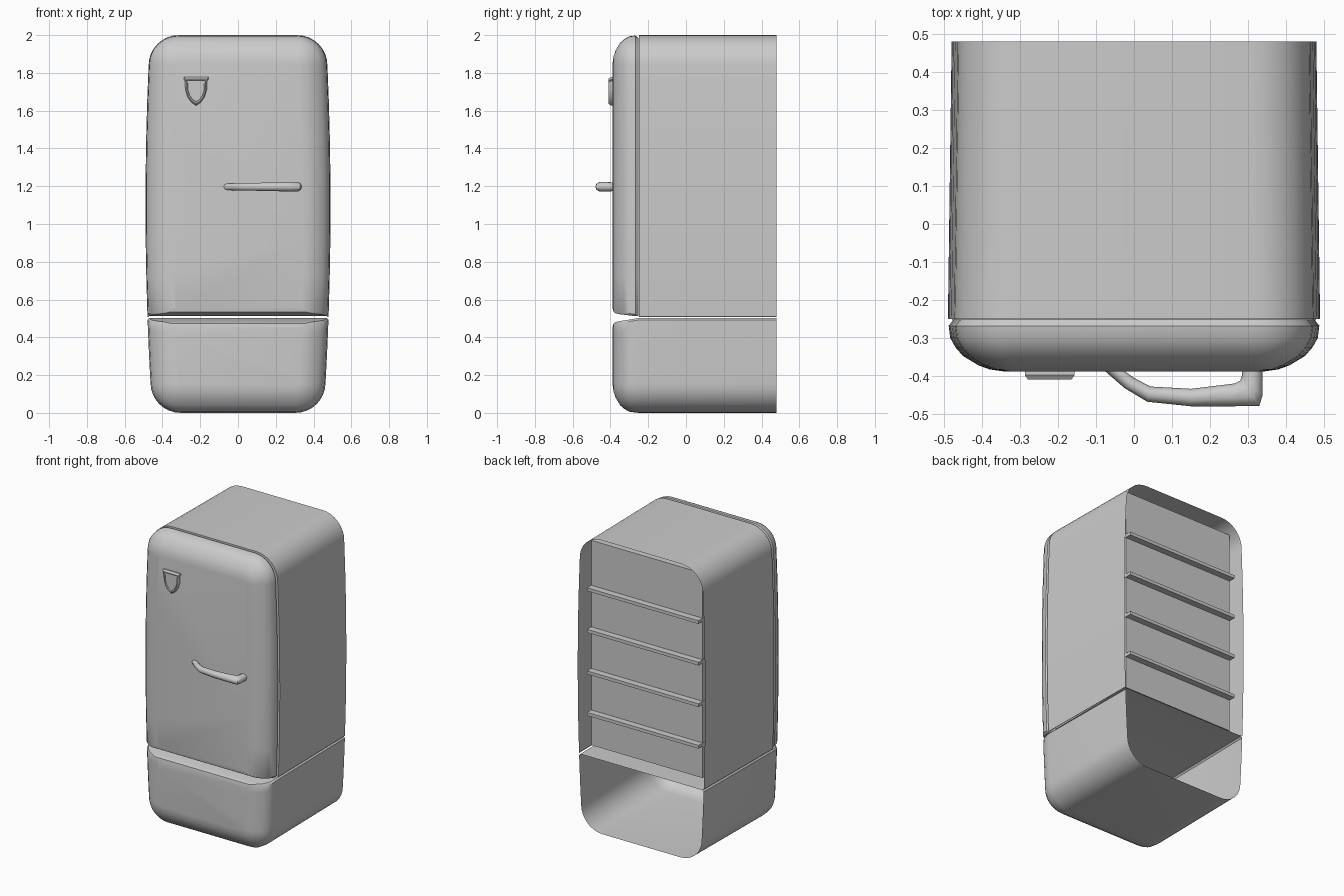
import bpy, bmesh, math

if "Cube" in bpy.data.objects:
    bpy.data.objects.remove(bpy.data.objects["Cube"])

RAD = 0.16          # big corner radius of the body


def finish(bm, name, angle=38):
    bmesh.ops.recalc_face_normals(bm, faces=bm.faces)
    me = bpy.data.meshes.new(name)
    bm.to_mesh(me)
    bm.free()
    ob = bpy.data.objects.new(name, me)
    bpy.context.collection.objects.link(ob)
    bpy.ops.object.select_all(action='DESELECT')
    ob.select_set(True)
    bpy.context.view_layer.objects.active = ob
    bpy.ops.object.shade_smooth_by_angle(angle=math.radians(angle))
    return ob


def loft(name, loops, cap_start=False, cap_end=False, closed=True, angle=38):
    """Skin a list of equal-length point loops."""
    bm = bmesh.new()
    rings = [[bm.verts.new(p) for p in loop] for loop in loops]
    n = len(rings[0])
    for a, b in zip(rings, rings[1:]):
        for i in range(n if closed else n - 1):
            j = (i + 1) % n
            bm.faces.new((a[i], a[j], b[j], b[i]))
    if cap_start:
        bm.faces.new(rings[0])
    if cap_end:
        bm.faces.new(rings[-1])
    return finish(bm, name, angle)


def box(name, x0, x1, y0, y1, z0, z1, open_front=False):
    bm = bmesh.new()
    bmesh.ops.create_cube(bm, size=1)
    for v in bm.verts:
        v.co = ((x0 + x1) / 2 + v.co.x * (x1 - x0),
                (y0 + y1) / 2 + v.co.y * (y1 - y0),
                (z0 + z1) / 2 + v.co.z * (z1 - z0))
    if open_front:
        bm.normal_update()
        bmesh.ops.delete(bm, geom=[f for f in bm.faces if f.normal.y < -0.9],
                         context='FACES_ONLY')
    return finish(bm, name)


def width(z, y):
    """Slightly bulging half width, tapering to the back."""
    return (0.49 - 0.03 * (z - 1.1) ** 2) * (1 - 0.02 * max(0, (y + 0.25) / 0.73))


def outline(y, z_square, z_round, inset=0.0, chamfer=0.01):
    """Body outline: square corners at one end, big round corners at the other."""
    s = 1 if z_round > z_square else -1
    zc = z_round - s * RAD
    r = RAD - inset
    half = [(width(z_square, y) - inset - chamfer, z_square)]
    z1 = z_square + s * chamfer
    for i in range(7):
        z = z1 + (zc - z1) * i / 7
        half.append((width(z, y) - inset, z))
    for i in range(9):
        a = math.pi / 2 * i / 8
        half.append((width(zc, y) - RAD + r * math.cos(a), zc + s * r * math.sin(a)))
    return ([(x, y, z) for x, z in half] +
            [(-x, y, z) for x, z in reversed(half)])


# upper cabinet shell, open at the back, with a front frame
loft("upper_cabinet", [outline(0.48, 0.507, 2.0, 0, 0.002),
                       outline(-0.25, 0.507, 2.0, 0, 0.002),
                       outline(-0.25, 0.55, 2.0, 0.06, 0.002)], closed=False)

# door with rounded front edges
loft("door", [outline(y, zb, 2.0, t) for y, t, zb in (
    (-0.252, 0.015, 0.512), (-0.268, 0.002, 0.512), (-0.30, 0.006, 0.516),
    (-0.325, 0.02, 0.519), (-0.348, 0.04, 0.522), (-0.372, 0.08, 0.527),
    (-0.383, 0.11, 0.534), (-0.388, 0.145, 0.55))], cap_start=True, cap_end=True)

# lower compartment, open at the back
loft("lower_compartment", [outline(y, zt, 0.0, t) for y, t, zt in (
    (0.48, 0, 0.502), (-0.25, 0, 0.502), (-0.30, 0.006, 0.494),
    (-0.325, 0.02, 0.490), (-0.348, 0.04, 0.486), (-0.372, 0.08, 0.481),
    (-0.383, 0.11, 0.474), (-0.388, 0.145, 0.458))], cap_end=True)

# inner liner and shelves whose rear edges pass through it
box("inner_liner", -0.418, 0.418, -0.25, 0.42, 0.55, 1.945, open_front=True)
for k in range(4):
    z = 0.79 + 0.283 * k
    box(f"shelf_{k + 1}", -0.42, 0.42, -0.20, 0.465, z - 0.022, z)

# shield-shaped badge plate with a recessed centre
shield = [(0.065, 0.07), (0.065, 0.058), (0.058, 0.05), (0.057, 0.005),
          (0.045, -0.035), (0.024, -0.064), (0, -0.08)]
shield += [(-x, z) for x, z in reversed(shield[:-1])]
loft("badge_plate", [[(-0.222 + x * k, y, 1.707 + z * k) for x, z in shield]
                     for y, k in ((-0.385, 1), (-0.398, 1), (-0.410, 0.88),
                                  (-0.410, 0.78), (-0.403, 0.74))],
     cap_end=True, angle=25)

# door handle: (outer xy, inner xy, half height)
sections = [((-0.085, -0.38), (-0.035, -0.38), 0.018),
            ((-0.025, -0.432), (0.0, -0.405), 0.02),
            ((0.035, -0.468), (0.043, -0.428), 0.021),
            ((0.15, -0.48), (0.15, -0.434), 0.023),
            ((0.26, -0.48), (0.265, -0.42), 0.026),
            ((0.33, -0.479), (0.280, -0.412), 0.027),
            ((0.339, -0.45), (0.284, -0.40), 0.026),
            ((0.339, -0.38), (0.286, -0.38), 0.024)]
rings = []
for (ox, oy), (ix, iy), h in sections:
    ring = []
    for i in range(10):
        a = 2 * math.pi * i / 10
        t = (1 + math.cos(a)) / 2
        ring.append((ix + (ox - ix) * t, iy + (oy - iy) * t, 1.197 + h * math.sin(a)))
    rings.append(ring)
loft("door_handle", rings, cap_start=True, cap_end=True, angle=50)
